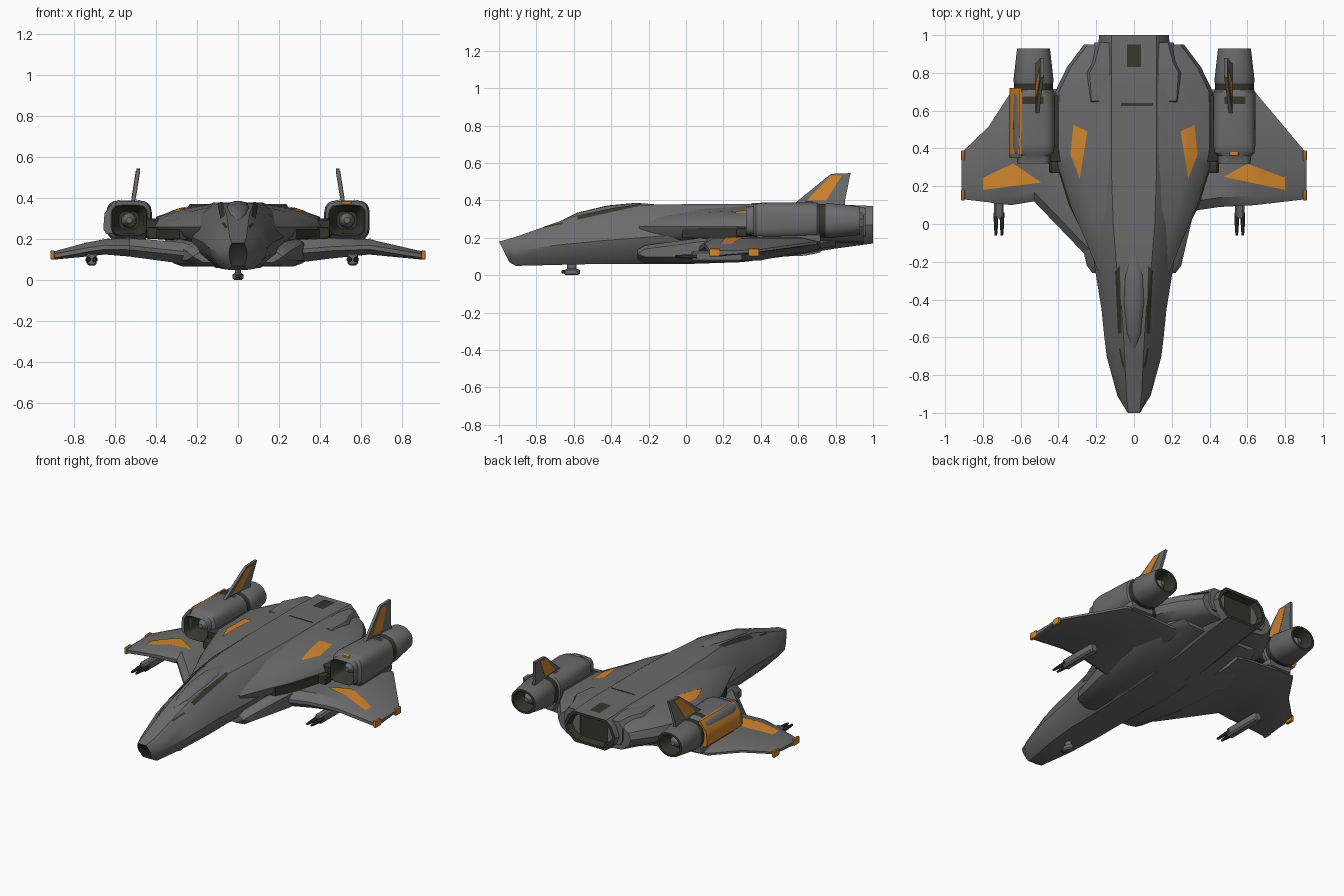
import bpy, bmesh, math
from mathutils import Vector
from mathutils.bvhtree import BVHTree

if "Cube" in bpy.data.objects:
    bpy.data.objects.remove(bpy.data.objects["Cube"])


def material(name, rgb):
    m = bpy.data.materials.new(name)
    m.diffuse_color = (*rgb, 1)
    m.use_nodes = True
    m.node_tree.nodes["Principled BSDF"].inputs["Base Color"].default_value = m.diffuse_color
    return m


GREY = material("hull_grey", (0.15, 0.146, 0.15))
DARK = material("dark_metal", (0.037, 0.037, 0.028))
ORANGE = material("orange_paint", (0.65, 0.235, 0.026))


def finish(name, bm, mats):
    me = bpy.data.meshes.new(name)
    bm.to_mesh(me)
    bm.free()
    for m in mats:
        me.materials.append(m)
    ob = bpy.data.objects.new(name, me)
    bpy.context.collection.objects.link(ob)
    return ob


def loft(name, rings, mat=GREY, dark=(), s=1):
    """Skin closed rings of points; segments listed in dark become dark metal."""
    bm = bmesh.new()
    vs = [[bm.verts.new((s * p[0], p[1], p[2])) for p in r] for r in rings]
    n = len(rings[0])
    for i in range(len(vs) - 1):
        for j in range(n):
            k = (j + 1) % n
            f = bm.faces.new((vs[i][j], vs[i][k], vs[i + 1][k], vs[i + 1][j]))
            f.material_index = 1 if i in dark else 0
    bm.faces.new(vs[0]).material_index = 1 if 0 in dark else 0
    bm.faces.new(vs[-1]).material_index = 1 if len(vs) - 2 in dark else 0
    bmesh.ops.recalc_face_normals(bm, faces=bm.faces)
    return finish(name, bm, [mat, DARK])


def box(name, x, y, z, mat=GREY, s=1, c=0.01):
    """Chamfered block from ranges."""
    def ring(yy, i):
        a, b, d, e = x[0] + i, x[1] - i, z[0] + i, z[1] - i
        return [(a + c, yy, d), (b - c, yy, d), (b, yy, d + c), (b, yy, e - c),
                (b - c, yy, e), (a + c, yy, e), (a, yy, e - c), (a, yy, d + c)]
    h = c * 0.6
    return loft(name, [ring(y[0], h), ring(y[0] + c, 0), ring(y[1] - c, 0), ring(y[1], h)], mat, s=s)


def oval(cx, cz, y, rx, rz, e=2.0, n=20):
    """Superellipse ring facing along y."""
    out = []
    for i in range(n):
        t = 2 * math.pi * (i + 0.5) / n
        c, q = math.cos(t), math.sin(t)
        out.append((cx + rx * math.copysign(abs(c) ** (2 / e), c), y,
                    cz + rz * math.copysign(abs(q) ** (2 / e), q)))
    return out


def decal(name, quad, mat, target, s=1):
    """Thin painted plate dropped from above on to a surface."""
    me = target.data
    tree = BVHTree.FromPolygons([v.co for v in me.vertices], [p.vertices for p in me.polygons])
    bm = bmesh.new()
    bm.faces.new([bm.verts.new((s * x, y, 0)) for x, y in quad])
    bmesh.ops.subdivide_edges(bm, edges=bm.edges[:], cuts=7, use_grid_fill=True)
    for v in bm.verts:
        hit = tree.ray_cast(Vector((v.co.x, v.co.y, 2)), Vector((0, 0, -1)))[0]
        v.co.z = (hit.z if hit else 0.2) + 0.004
    bmesh.ops.recalc_face_normals(bm, faces=bm.faces)
    if sum(f.normal.z for f in bm.faces) < 0:
        bmesh.ops.reverse_faces(bm, faces=bm.faces)
    return finish(name, bm, [mat])


# Central fuselage with slanted nose and recessed rear exhaust
def hull_ring(y, w, zm, zb, zt, wt, wb, shear=0.0):
    half = [(wb, zb), (w * 0.9, zb + (zm - zb) * 0.5), (w, zm),
            (w * 0.62 + wt * 0.38, zm + (zt - zm) * 0.62), (wt, zt)]
    pts = half + [(-x, z) for x, z in reversed(half)]
    return [(x, y + shear * (zt - z), z) for x, z in pts]


hull = [hull_ring(*r) for r in (
    (-0.985, .032, .13, .085, .168, .022, .022, 0.5), (-1.0, .045, .13, .07, .18, .03, .03, 0.5),
    (-0.91, .088, .13, .05, .205, .04, .045), (-0.7, .145, .16, .055, .28, .05, .08),
    (-0.6, .157, .17, .058, .315, .055, .09), (-0.45, .172, .185, .06, .347, .065, .1),
    (-0.25, .205, .2, .06, .376, .09, .1), (0.0, .24, .22, .06, .38, .11, .11),
    (0.3, .25, .22, .07, .38, .12, .12), (0.6, .22, .24, .11, .38, .12, .11),
    (0.78, .2, .26, .14, .38, .12, .11), (1.0, .185, .27, .17, .37, .12, .11),
    (1.0, .165, .27, .187, .353, .105, .095), (0.95, .15, .27, .195, .345, .095, .085))]
fuselage = loft("fuselage", hull, dark=(0, 11, 12))

# Raised canopy and its dark frame strips
loft("canopy", [oval(0, z, y, rx, rz, n=14) for y, z, rx, rz in (
    (-0.66, .285, .012, .01), (-0.58, .31, .04, .025), (-0.42, .345, .055, .028),
    (-0.27, .365, .05, .022), (-0.17, .372, .02, .008))])
for s in (1, -1):
    decal("canopy_strip", [(.065, -.58), (.085, -.58), (.1, -.25), (.075, -.22)], DARK, fuselage, s)
    decal("nose_strip", [(.05, -.76), (.06, -.76), (.08, -.66), (.07, -.66)], DARK, fuselage, s)
decal("rear_hatch", [(-.037, .83), (.037, .83), (.037, .95), (-.037, .95)], DARK, fuselage)
decal("deck_seam", [(-.07, .625), (.1, .625), (.1, .64), (-.07, .64)], DARK, fuselage)


# Broad shoulders beside the fuselage
def shoulder_ring(y, xo, zi, zo):
    return [(.1, y, .17), (xo * .75, y, .18), (xo - .02, y, .215), (xo, y, .26),
            (xo - .02, y, zo), (xo * .55 + .05, y, zo * .4 + zi * .6), (.1, y, zi)]


for s in (1, -1):
    shoulder = loft("shoulder", [shoulder_ring(*r) for r in (
        (-.25, .19, .3, .27), (-.1, .25, .34, .28), (.08, .33, .365, .29), (.3, .4, .375, .3),
        (.4, .42, .378, .305), (.7, .418, .378, .31), (.83, .355, .375, .31), (.95, .265, .36, .3))], s=s)
    decal("shoulder_paint", [(.247, .49), (.32, .525), (.337, .37), (.287, .24)], ORANGE, shoulder, s)
    # Dark intake slot under the shoulder edge
    loft("intake_slot", [[(x - .1, y, .195), (x, y, .2), (x, y, .25), (x - .1, y, .255)]
                         for x, y in ((.285, -.02), (.345, .1), (.4, .28))], DARK, s=s)
    # Lower wing root block
    loft("wing_root", [[(.08, y, a), (xo - .05, y, a), (xo, y, a + .03), (xo, y, b - .02),
                        (xo - .03, y, b), (.08, y, b)] for y, xo, a, b in (
        (-.26, .22, .085, .135), (-.22, .25, .068, .16), (.08, .32, .066, .2),
        (.4, .36, .08, .21), (.62, .36, .125, .21), (.8, .28, .155, .21))], s=s)
    # Cheek fairings next to the exhaust
    loft("exhaust_fairing", [[(.1, y, .2), (x - .02, y, .21), (x, y, .25), (x, y, .325),
                              (x - .03, y, t), (.1, y, t)] for y, x, t in (
        (.62, .22, .34), (.65, .255, .365), (.8, .265, .372), (.86, .235, .37), (.96, .21, .36))], s=s)
    # Dark machinery joining the shoulder to the engine
    box("engine_mount", (.37, .46), (.33, .68), (.21, .3), DARK, s)
    box("mount_strut", (.36, .45), (.27, .33), (.2, .26), DARK, s)


# Wings; the left one carries a forward strake
def wing_ring(x, y0, y1, zb, zt):
    m, r = (zb + zt) / 2, zb + (zt - zb) * .35
    return [(x, y0, m - .012), (x, y0, m + .008), (x, y0 + .05, zt), (x, y1 - .08, zt),
            (x, y1, m + .018), (x, y1, m + .004), (x, y1 - .08, r), (x, y0 + .05, zb)]


right = [(.25, .06, .72, .08, .195), (.45, .09, .71, .105, .205), (.64, .1, .7, .125, .2),
         (.9, .13, .39, .1, .14), (.912, .14, .37, .108, .132)]
left = [(.2, -.22, .72, .075, .16), (.27, -.15, .72, .08, .185), (.53, .12, .71, .115, .205),
        (.65, .1, .7, .125, .2), (.745, .11, .555, .115, .182), (.77, .115, .515, .112, .175),
        (.9, .13, .39, .1, .14), (.912, .14, .37, .108, .132)]
paint_right = [(.475, .25), (.6, .318), (.8, .245), (.8, .18)]
paint_left = [(.49, .22), (.64, .32), (.8, .245), (.8, .18)]
for s, rows, gx, paint in ((1, right, .56, paint_right), (-1, left, .715, paint_left)):
    wing = loft("wing", [wing_ring(*r) for r in rows], s=s)
    decal("wing_paint", paint, ORANGE, wing, s)
    for y in (.125, .335):
        box("wingtip_paint", (.896, .915), (y, y + .055), (.1, .145), ORANGE, s, .004)
    # Twin-barrelled gun under the wing
    box("gun_body", (gx - .025, gx + .025), (.03, .3), (.072, .13), GREY, s)
    for dx in (-.016, .016):
        loft("gun_barrel", [oval(gx + dx, .1, y, r, r, n=8) for y, r in (
            (-.06, .007), (-.03, .01), (.0, .012), (.06, .014))], DARK, s=s)

# Engine pods: square-shouldered intake turning into a round hollow nozzle
POD = [(.45, .05, 3), (.34, .072, 4), (.32, .085, 4), (.36, .09, 4), (.375, .105, 4),
       (.42, .112, 4), (.6, .112, 3.2), (.7, .111, 2.8), (.71, .103, 2.6), (.745, .103, 2.5),
       (.755, .108, 2.5), (.93, .088, 2.1), (.93, .074, 2), (.84, .06, 2)]
for s in (1, -1):
    pod = loft("engine_pod", [oval(.532, .292, y, r, r * .88, e) for y, r, e in POD],
               dark=(0, 1, 8, 11, 12), s=s)
    loft("intake_hub", [oval(.532, .292, y, r, r, n=10) for y, r in ((.37, .015), (.4, .035), (.46, .04))], s=s)
    loft("nozzle_core", [oval(.532, .292, y, r, r, n=10) for y, r in ((.8, .04), (.87, .035), (.9, .015))], s=s)
    box("pod_saddle", (.45, .62), (.38, .72), (.17, .225), GREY, s)
    decal("pod_vent", [(.48, .635), (.59, .635), (.59, .675), (.48, .675)], DARK, pod, s)

    # Leaning tail fin with paint on both faces
    for name, half, mat, pts in (
            ("tail_fin", .009, GREY, [(.56, .37), (.6, .4), (.775, .542), (.88, .546), (.85, .4), (.85, .36)]),
            ("fin_paint", .011, ORANGE, [(.645, .4), (.775, .533), (.832, .533), (.75, .4)])):
        loft(name, [[(.512 - (z - .385) * .16 + d, y, z) for y, z in pts] for d in (-half, half)], mat, s=s)
box("pod_mark", (.505, .555), (.362, .384), (.365, .386), ORANGE, 1, .004)

# Sloping orange panel on the outside of the left engine, with a grey leading cap
for name, y0, y1, mat in (("engine_side_panel", .37, .72, ORANGE), ("side_panel_cap", .35, .37, GREY)):
    loft(name, [[(.595, y, .386), (.606, y, .386), (.652, y, .325), (.658, y, .25), (.645, y, .225), (.6, y, .23)]
                for y in (y0, y1)], mat, s=-1)

# Chin sensor turret
loft("chin_turret", [[(.026 * k * math.cos(a * math.pi / 6), -.61 + .042 * k * math.sin(a * math.pi / 6), z)
                      for a in range(12)] for z, k in ((0, .7), (.008, 1), (.028, 1), (.035, .6), (.07, .6))])
box("turret_barrel", (-.012, .012), (-.665, -.6), (.01, .028), DARK, 1, .004)

# Smooth shading with sharp edges kept
bpy.ops.object.select_all(action='DESELECT')
for ob in bpy.context.collection.objects:
    ob.select_set(True)
    bpy.context.view_layer.objects.active = ob
bpy.ops.object.shade_smooth_by_angle(angle=math.radians(35))
